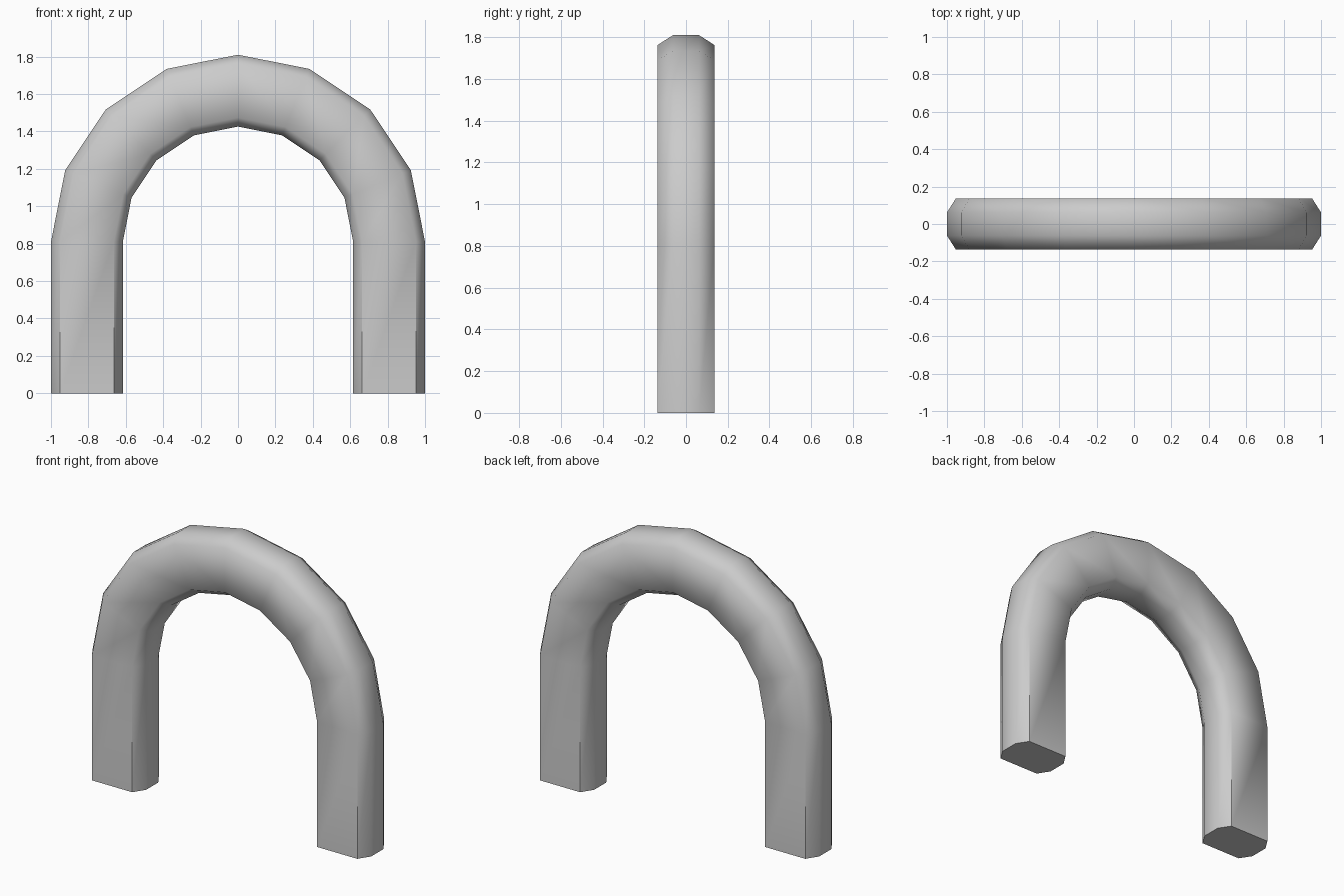
import bpy, bmesh, math

if "Cube" in bpy.data.objects:
    bpy.data.objects.remove(bpy.data.objects["Cube"], do_unlink=True)

OUTER, INNER = 1.0, 0.616      # arch radii
CHAMFER = 0.048                # radial size of the chamfer
HALF, FLAT = 0.137, 0.062      # half depth, half width of the narrow faces
SPRING = 0.81                  # height where the bend starts
STEPS = 8

# Eight-sided cross-section as (radius, y)
profile = [(OUTER, -FLAT), (OUTER, FLAT), (OUTER - CHAMFER, HALF), (INNER + CHAMFER, HALF),
           (INNER, FLAT), (INNER, -FLAT), (INNER + CHAMFER, -HALF), (OUTER - CHAMFER, -HALF)]

# Path stations as (angle, base height): foot, half circle, foot
stations = [(0, 0)] + [(math.pi * i / STEPS, SPRING) for i in range(STEPS + 1)] + [(math.pi, 0)]

bm = bmesh.new()
rings = [[bm.verts.new((r * math.cos(a), y, base + r * math.sin(a))) for r, y in profile]
         for a, base in stations]

# Skin the rings, then close both feet
for low, high in zip(rings, rings[1:]):
    for i in range(8):
        j = (i + 1) % 8
        bm.faces.new((low[i], low[j], high[j], high[i]))
for ring in (rings[0], rings[-1]):
    bm.faces.new(ring)
bmesh.ops.recalc_face_normals(bm, faces=bm.faces)

# Smooth bend, crisp foot outlines and crisp front and back corners on the straight legs
for face in bm.faces:
    face.smooth = True
for edge in bm.edges:
    a, b = (v.co for v in edge.verts)
    at_foot = min(a.z, b.z) < 0.01
    upright = abs(a.z - b.z) > 0.5
    if at_foot and (not upright or abs(a.y) > 0.1):
        edge.smooth = False

mesh = bpy.data.meshes.new("arch_tube")
bm.to_mesh(mesh)
bm.free()
arch = bpy.data.objects.new("arch_tube", mesh)
bpy.context.collection.objects.link(arch)

# Plain grey material
grey = bpy.data.materials.new("plain_grey")
grey.use_nodes = True
colour = (0.6, 0.6, 0.6, 1)
grey.diffuse_color = colour
grey.node_tree.nodes["Principled BSDF"].inputs["Base Color"].default_value = colour
mesh.materials.append(grey)
